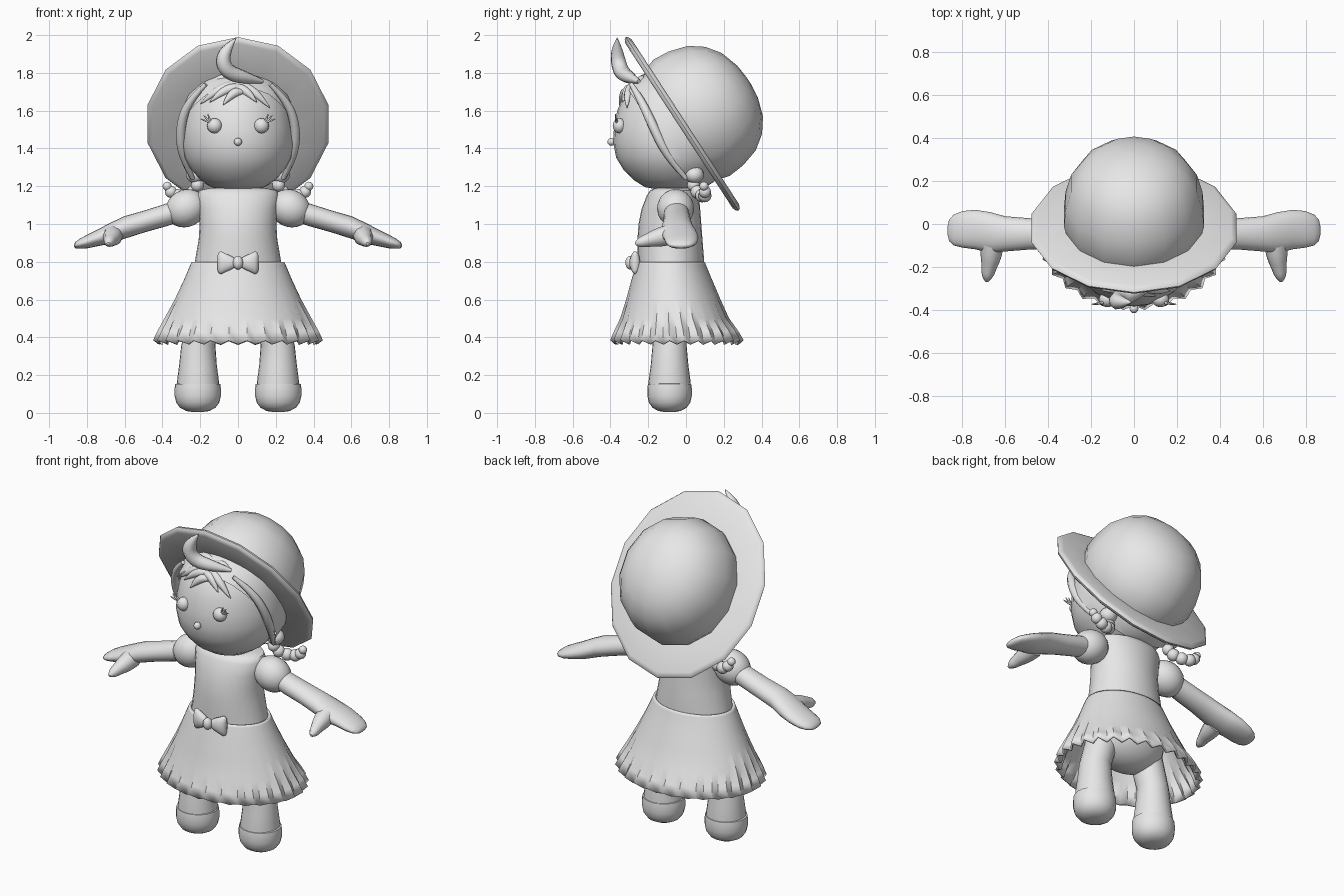
import bpy, bmesh, math
from mathutils import Vector, Matrix

if "Cube" in bpy.data.objects:
    bpy.data.objects.remove(bpy.data.objects["Cube"])

GREY = bpy.data.materials.new("plain grey")
GREY.diffuse_color = (0.8, 0.8, 0.8, 1)
GREY.use_nodes = True
GREY.node_tree.nodes["Principled BSDF"].inputs["Base Color"].default_value = GREY.diffuse_color
X, Y, Z = Vector((1, 0, 0)), Vector((0, 1, 0)), Vector((0, 0, 1))


def finish(name, bm, angle=40):
    """Turn a bmesh into a smooth shaded object."""
    bmesh.ops.recalc_face_normals(bm, faces=bm.faces)
    me = bpy.data.meshes.new(name)
    bm.to_mesh(me)
    bm.free()
    me.materials.append(GREY)
    me.shade_smooth()
    me.set_sharp_from_angle(angle=math.radians(angle))
    ob = bpy.data.objects.new(name, me)
    bpy.context.collection.objects.link(ob)
    return ob


def loft_bm(stations, sides, a=X, b=Y, caps=True, loop=False, turn=0.0):
    """Skin elliptical rings (centre, radius along a, radius along b)."""
    bm = bmesh.new()
    rings = []
    for c, ra, rb in stations:
        ring = []
        for i in range(sides):
            t = 2 * math.pi * (i + turn) / sides
            ring.append(bm.verts.new(Vector(c) + a * ra * math.cos(t) + b * rb * math.sin(t)))
        rings.append(ring)
    pairs = list(zip(rings, rings[1:])) + ([(rings[-1], rings[0])] if loop else [])
    for r, s in pairs:
        for i in range(sides):
            j = (i + 1) % sides
            bm.faces.new((r[i], r[j], s[j], s[i]))
    if caps and not loop:
        bm.faces.new(rings[0])
        bm.faces.new(rings[-1])
    return bm


def loft(name, stations, sides=24, angle=40, **kw):
    return finish(name, loft_bm(stations, sides, **kw), angle)


def ball(name, centre, size, rot=None, segs=16):
    bm = bmesh.new()
    bmesh.ops.create_uvsphere(bm, u_segments=segs, v_segments=segs // 2 + 2, radius=1)
    m = Matrix.Translation(centre) @ (rot or Matrix()) @ Matrix.Diagonal((*size, 1))
    bmesh.ops.transform(bm, matrix=m, verts=bm.verts)
    return finish(name, bm, 60)


def strand(name, pts, radii, sides=8):
    """Tapered round tube through the points."""
    cu = bpy.data.curves.new(name, "CURVE")
    cu.dimensions = "3D"
    cu.bevel_depth = 1
    cu.bevel_resolution = sides // 4
    cu.use_fill_caps = True
    cu.resolution_u = 4
    sp = cu.splines.new("NURBS")
    sp.points.add(len(pts) - 1)
    for p, co, r in zip(sp.points, pts, radii):
        p.co = (*co, 1)
        p.radius = r
    sp.use_endpoint_u = True
    sp.order_u = 3
    tmp = bpy.data.objects.new(name, cu)
    me = bpy.data.meshes.new_from_object(tmp)
    bpy.data.objects.remove(tmp)
    bm = bmesh.new()
    bm.from_mesh(me)
    return finish(name, bm, 60)


# Head and hair cap share one rounded profile
HEAD = [(1.18, .06), (1.195, .14), (1.235, .2), (1.29, .25), (1.35, .285), (1.43, .3), (1.51, .297),
        (1.6, .28), (1.68, .25), (1.74, .2), (1.785, .13), (1.805, .05)]
HEAD_Y = -0.07
loft("head", [((0, HEAD_Y, z), r, r * 1.05) for z, r in HEAD], 28, 60)

# Hat frame: tilted disc, normal pointing up and back
HAT_C = Vector((0, -0.02, 1.53))
HAT_UP, HAT_N = Vector((0, -.546, .838)), Vector((0, .838, .546))

hair = loft_bm([((0, HEAD_Y, 1.5 + (z - 1.5) * 1.04), r * 1.07, r * 1.1) for z, r in HEAD], 28)
bmesh.ops.bisect_plane(hair, geom=hair.verts[:] + hair.edges[:] + hair.faces[:],
                       plane_co=HAT_C - HAT_N * .14, plane_no=HAT_N, clear_inner=True)
finish("hair_cap", hair, 60)

# Hat brim and crown
loft("hat_brim", [(HAT_C + HAT_N * n, r * .895, r) for r, n in
                  [(.30, -.012), (.52, -.02), (.54, -.012), (.548, 0), (.54, .012), (.52, .02), (.30, .02)]],
     14, 60, a=X, b=HAT_UP, loop=True, turn=.5)
loft("hat_crown", [(HAT_C + HAT_N * n, r * .91, r) for r, n in
                   [(.35, 0), (.368, .06), (.36, .15), (.33, .25), (.275, .325), (.2, .38), (.1, .412), (.02, .42)]],
     14, 60, a=X, b=HAT_UP, turn=.5)


def face_y(x, z):
    d = 1 - (x / .31) ** 2 - ((z - 1.46) / .35) ** 2
    return HEAD_Y - .325 * math.sqrt(max(d, .02))


# Fringe tufts and the upright curl
TUFTS = [(.02, 1.745, -.2, 1.635), (.03, 1.725, -.15, 1.645), (.01, 1.765, -.17, 1.725), (.03, 1.7, -.08, 1.63),
         (-.02, 1.745, .17, 1.615), (-.03, 1.72, .1, 1.645), (.0, 1.765, .15, 1.70)]
for x0, z0, x1, z1 in TUFTS:
    pts = []
    for k in range(5):
        t = k / 4
        x, z = x0 + (x1 - x0) * t, z0 + (z1 - z0) * t + .025 * math.sin(math.pi * t)
        pts.append((x, face_y(x, z) - .012, z))
    strand("fringe_tuft", pts, [.012, .024, .026, .018, .002])
strand("hair_curl", [(.13, -.25, 1.755), (.04, -.30, 1.775), (-.05, -.34, 1.80), (-.085, -.36, 1.86),
                     (-.06, -.365, 1.93), (-.01, -.365, 1.985)], [.01, .035, .042, .042, .03, .002])

ball("nose", (0, -.395, 1.435), (.021, .021, .021), segs=12)

# Neck and bodice
loft("neck", [((0, -.08, 1.12), .1, .09), ((0, -.08, 1.21), .1, .09)], 20)
loft("bodice", [((0, y, z), rx, ry) for z, y, rx, ry in
                [(.76, -.08, .235, .175), (.82, -.08, .225, .175), (.92, -.085, .208, .172), (1.0, -.085, .203, .166),
                 (1.08, -.08, .21, .155), (1.15, -.07, .218, .138), (1.178, -.065, .205, .125), (1.19, -.065, .15, .1)]],
     28, 50)

# Flared skirt with pleats that deepen toward the zigzag hem
PLEATS = 28
SKIRT = [(.80, -.08, .245, .18), (.785, -.08, .252, .185), (.70, -.075, .288, .215), (.60, -.067, .335, .25),
         (.50, -.06, .385, .285), (.43, -.052, .418, .322), (.375, -.048, .438, .344)]
bm = loft_bm([((0, y, z), rx, ry) for z, y, rx, ry in SKIRT], PLEATS * 2, caps=False)
bm.verts.ensure_lookup_table()
for i, v in enumerate(bm.verts):
    depth = max(0, (.72 - SKIRT[i // (PLEATS * 2)][0]) / .345) ** 1.5
    s = 1 if i % 2 else -1
    k = 1 + .033 * s * depth
    v.co.x *= k
    v.co.y = -.05 + (v.co.y + .05) * k
    v.co.z += .010 * s * depth ** 3
skirt = finish("skirt", bm, 35)
sol = skirt.modifiers.new("thickness", "SOLIDIFY")
sol.thickness = .014
loft("skirt_lining_top", [((0, -.08, .79), .235, .17), ((0, -.08, .77), .235, .17)], 28)
ball("hips", (0, -.08, .57), (.25, .16, .16), segs=20)

# Waist bow
ball("bow_knot", (0, -.295, .795), (.027, .026, .036))
for s in (-1, 1):
    loft("bow_wing", [((s * x, -.28 + .012 * x / .1, .795), ry, rz) for x, ry, rz in
                      [(.01, .014, .02), (.035, .024, .036), (.065, .028, .05), (.09, .026, .062),
                       (.103, .018, .056), (.108, .006, .04)]], 14, 60, a=Y, b=Z)

for s in (-1, 1):
    # Legs and rounded shoes
    lx, ly = s * .213, -.087
    loft("leg", [((s * x, ly, z), r, r) for z, x, r in
                 [(.12, .212, .112), (.16, .212, .112), (.25, .212, .1), (.36, .21, .09), (.6, .14, .095)]], 24)
    loft("shoe", [((lx, ly, z), r * 1.02, r * .98) for z, r in
                  [(0.005, .03), (.01, .06), (.027, .092), (.055, .112), (.09, .12), (.13, .12), (.152, .117), (.155, .108)]],
         24, 50)

    # Puffed sleeves
    rot = Matrix.Rotation(s * math.radians(28), 4, "Y")
    ball("sleeve", (s * .275, -.055, 1.083), (.112, .098, .098), rot, 20)

    # Arms ending in mitten hands
    loft("arm", [((s * x, y, z), ry, rz) for x, y, z, ry, rz in
                 [(.28, -.05, 1.08, .06, .06), (.38, -.05, 1.048, .068, .06), (.5, -.046, 1.012, .074, .058),
                  (.6, -.046, .982, .082, .06), (.67, -.04, .953, .095, .056), (.74, -.026, .928, .092, .045),
                  (.8, -.025, .907, .085, .036), (.84, -.028, .895, .072, .026), (.862, -.03, .888, .05, .016),
                  (.869, -.03, .886, .02, .005)]], 20, 60, a=Y, b=Z)
    strand("thumb", [(s * .66, -.08, .945), (s * .665, -.14, .93), (s * .675, -.2, .915), (s * .685, -.25, .9),
                     (s * .686, -.268, .895)], [.055, .052, .036, .026, .008])

    # Eyes with three lashes each
    ball("eye", (s * .124, -.352, 1.52), (.04, .036, .04))
    for dx, dz in ((.018, .045), (.04, .038), (.055, .018)):
        a = Vector((s * .142, -.362, 1.538))
        strand("eyelash", [a, a + Vector((s * dx * .6, -.012, dz * .45)), a + Vector((s * dx, -.012, dz))],
               [.007, .006, .002], 4)

    # Side lock framing the face
    strand("side_lock", [(s * .17, -.29, 1.74), (s * .255, -.24, 1.66), (s * .305, -.18, 1.53), (s * .30, -.1, 1.36),
                         (s * .24, -.0, 1.24)], [.012, .022, .026, .024, .012])

    # Braids made of beads, curling outward
    ball("braid_root", (s * .225, .045, 1.26), (.05, .05, .045))
    for x, y, z, r in [(.215, .04, 1.205, .034), (.235, .06, 1.17, .036), (.275, .085, 1.15, .036),
                       (.32, .1, 1.15, .035), (.355, .1, 1.17, .032), (.375, .095, 1.2, .024)]:
        ball("braid_bead", (s * x, y, z), (r, r, r), segs=12)
